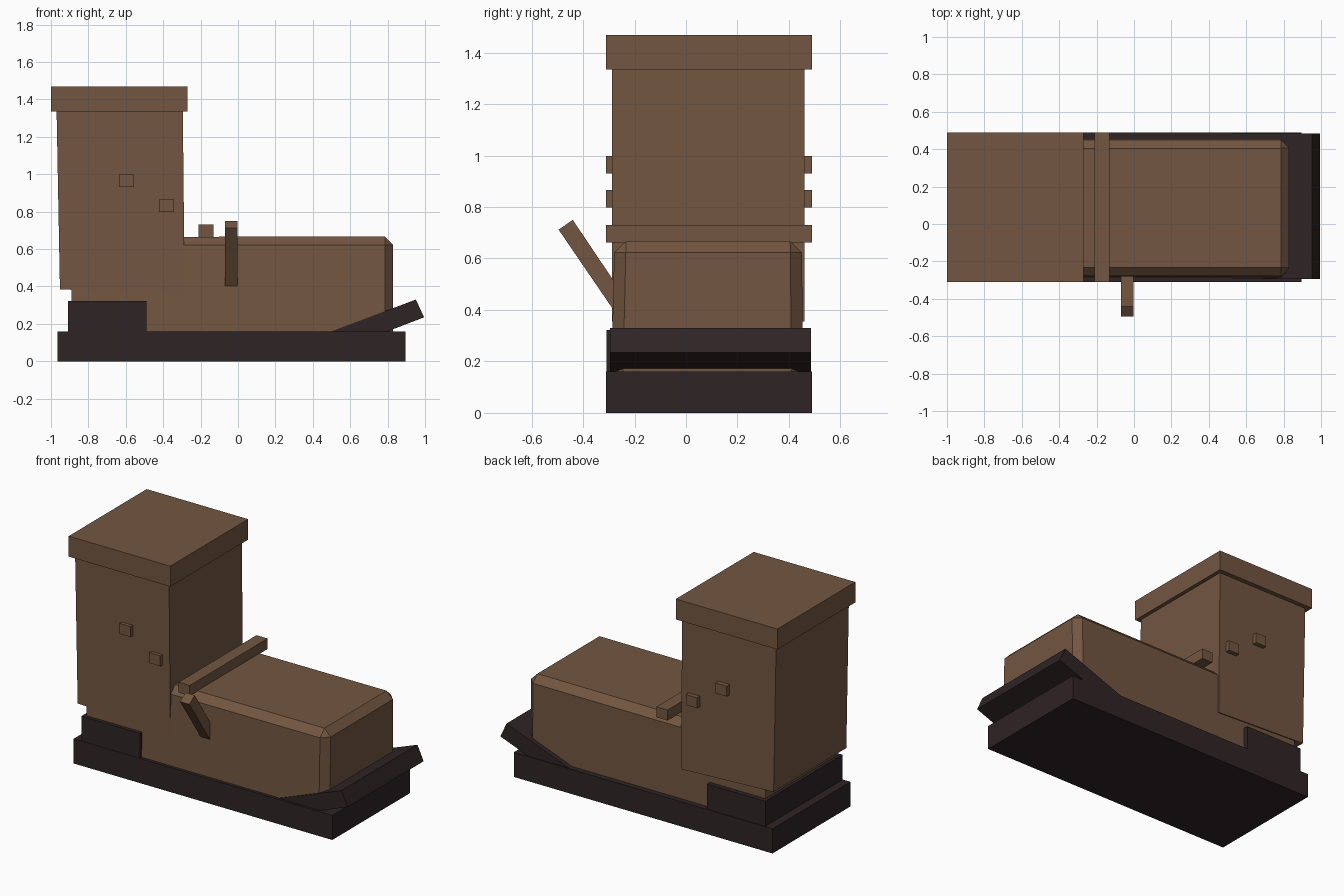
import bpy, bmesh

if "Cube" in bpy.data.objects:
    bpy.data.objects.remove(bpy.data.objects["Cube"])


def material(name, rgb):
    m = bpy.data.materials.new(name)
    m.diffuse_color = (*rgb, 1)
    m.use_nodes = True
    m.node_tree.nodes["Principled BSDF"].inputs["Base Color"].default_value = m.diffuse_color
    return m


leather = material("brown leather", (0.17, 0.093, 0.052))
rubber = material("dark rubber", (0.028, 0.017, 0.018))


def prism(name, profile, lo, hi, mat, axis="y"):
    """Extrude a profile: (x, z) points along y, or (y, z) points along x."""
    bm = bmesh.new()
    place = (lambda a, b, t: (a, t, b)) if axis == "y" else (lambda a, b, t: (t, a, b))
    rings = [[bm.verts.new(place(a, b, t)) for a, b in profile] for t in (lo, hi)]
    n = len(profile)
    for r in rings:
        bm.faces.new(r)
    for i in range(n):
        j = (i + 1) % n
        bm.faces.new((rings[0][i], rings[0][j], rings[1][j], rings[1][i]))
    bmesh.ops.recalc_face_normals(bm, faces=bm.faces[:])
    mesh = bpy.data.meshes.new(name)
    bm.to_mesh(mesh)
    bm.free()
    mesh.materials.append(mat)
    ob = bpy.data.objects.new(name, mesh)
    bpy.context.collection.objects.link(ob)
    return ob


def box(name, x, y, z, mat):
    pts = [(x[0], z[0]), (x[1], z[0]), (x[1], z[1]), (x[0], z[1])]
    return prism(name, pts, y[0], y[1], mat)


# Sole, heel and upturned toe plate
box("sole", (-0.965, 0.895), (-0.31, 0.49), (0, 0.16), rubber)
box("heel", (-0.91, -0.49), (-0.308, 0.485), (0.15, 0.322), rubber)
prism("toe_plate", [(0.46, 0.145), (0.951, 0.33), (0.995, 0.235), (0.55, 0.065)],
      -0.295, 0.485, rubber)

# Foot: slightly narrower at the top, chamfered on top and toe edges
foot = box("foot", (-0.89, 0.83), (-0.29, 0.455), (0.15, 0.668), leather)
bm = bmesh.new()
bm.from_mesh(foot.data)
for v in bm.verts:
    if v.co.z > 0.5:
        v.co.y += 0.012 if v.co.y < 0 else -0.005
        if v.co.x < 0:
            v.co.z -= 0.004
edges = [e for e in bm.edges
         if all(v.co.z > 0.5 for v in e.verts) or all(v.co.x > 0.5 for v in e.verts)]
edges = [e for e in edges if any(v.co.z > 0.5 for v in e.verts)
         and not all(v.co.x < 0 for v in e.verts)]
bmesh.ops.bevel(bm, geom=edges, offset=0.045, segments=1, affect='EDGES')
bm.to_mesh(foot.data)
bm.free()

# Shaft and cuff
prism("shaft", [(-0.97, 1.34), (-0.295, 1.34), (-0.285, 0.355), (-0.952, 0.385)],
      -0.287, 0.46, leather)
box("cuff", (-1.0, -0.27), (-0.31, 0.49), (1.335, 1.468), leather)

# Lace bars running through the boot
for i, (x, z) in enumerate([(-0.595, 0.965), (-0.382, 0.832), (-0.17, 0.696)]):
    box(f"lace_bar_{i + 1}", (x - 0.04, x + 0.04), (-0.31, 0.49),
        (z - 0.034, z + 0.034), leather)

# Loose lace end sticking out of the front side
prism("lace_end", [(-0.495, 0.712), (-0.44, 0.75), (-0.235, 0.445), (-0.275, 0.39)],
      -0.07, -0.003, leather, axis="x")
